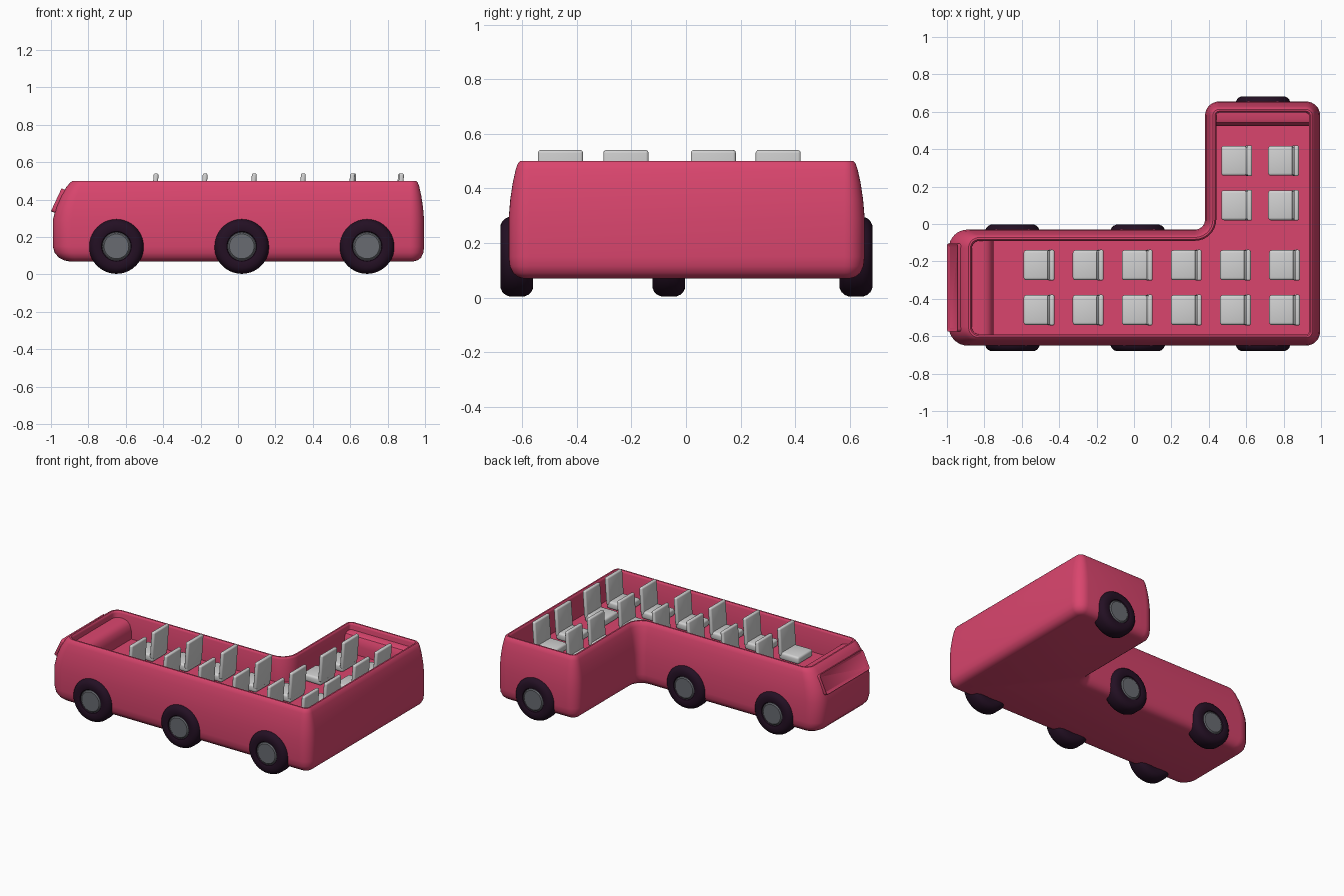
import bpy, bmesh
from math import sin, cos, pi, radians, sqrt
from mathutils import Matrix, Vector

cube = bpy.data.objects.get("Cube")
if cube:
    bpy.data.objects.remove(cube)


def material(name, rgb):
    m = bpy.data.materials.new(name)
    m.use_nodes = True
    m.diffuse_color = (*rgb, 1)
    m.node_tree.nodes["Principled BSDF"].inputs["Base Color"].default_value = (*rgb, 1)
    return m


PINK = material("raspberry pink", (0.70, 0.06, 0.155))
TYRE = material("dark rubber", (0.017, 0.005, 0.017))
HUB = material("hub grey", (0.14, 0.147, 0.165))
SEAT = material("light grey", (0.64, 0.64, 0.64))


def add(name, mesh, loc=(0, 0, 0)):
    ob = bpy.data.objects.new(name, mesh)
    ob.location = loc
    bpy.context.collection.objects.link(ob)
    return ob


def finish(name, bm, mats, angle=35):
    """Turn a bmesh into an object with smooth shading and sharp edges."""
    bmesh.ops.recalc_face_normals(bm, faces=bm.faces)
    mesh = bpy.data.meshes.new(name)
    bm.to_mesh(mesh)
    bm.free()
    for m in mats:
        mesh.materials.append(m)
    ob = add(name, mesh)
    bpy.ops.object.select_all(action='DESELECT')
    ob.select_set(True)
    bpy.context.view_layer.objects.active = ob
    bpy.ops.object.shade_smooth_by_angle(angle=radians(angle))
    return ob


def bridge(bm, a, b):
    for i in range(len(a)):
        j = (i + 1) % len(a)
        bm.faces.new((a[i], a[j], b[j], b[i]))


# L-shaped outline: corner x, y, radius, start angle, turn (1 convex, -1 concave)
CORNERS = [(-0.99, -0.65, 0.10, 180, 1), (0.995, -0.65, 0.075, 270, 1),
           (0.995, 0.655, 0.075, 0, 1), (0.38, 0.655, 0.075, 90, 1),
           (0.38, -0.03, 0.055, 0, -1), (-0.99, -0.03, 0.10, 90, 1)]


def outline(inset, front, steps=8):
    pts = []
    for x, y, r, start, turn in CORNERS:
        mid = radians(start + 45 * turn)
        cx = x - r * sqrt(2) * cos(mid) + (front if x < -0.5 else 0)
        cy = y - r * sqrt(2) * sin(mid)
        for k in range(steps + 1):
            a = radians(start + turn * 90 * k / steps)
            rad = r - turn * inset
            pts.append((cx + rad * cos(a), cy + rad * sin(a)))
    return pts


# Body shell: height, inset, extra slope at the nose
LEVELS = [(0.07, 0.055, 0.03), (0.075, 0.035, 0.025), (0.09, 0.016, 0.016),
          (0.115, 0.004, 0.006), (0.15, 0, 0), (0.29, 0, 0),
          (0.36, 0.006, 0.011), (0.42, 0.015, 0.028), (0.47, 0.026, 0.048),
          (0.492, 0.034, 0.06), (0.5, 0.042, 0.063), (0.5, 0.052, 0.063),
          (0.495, 0.057, 0.063), (0.485, 0.06, 0.063), (0.33, 0.06, 0.063)]
bm = bmesh.new()
rings = [[bm.verts.new((x, y, z)) for x, y in outline(d, f)] for z, d, f in LEVELS]
for a, b in zip(rings, rings[1:]):
    bridge(bm, a, b)
bm.faces.new(rings[0])
bm.faces.new(rings[-1])
finish("bus_body", bm, [PINK])


# Dashboards: rounded ledge profile (depth, height) extruded between the walls
LEDGE = [(0, 0.32), (1, 0.32), (1, 0.39), (0.93, 0.425), (0.8, 0.447), (0.6, 0.455), (0, 0.455)]


def ledge(name, place, lo, hi):
    bm = bmesh.new()
    ends = [[bm.verts.new(place(d, s, z)) for d, z in LEDGE] for s in (lo, hi)]
    bridge(bm, *ends)
    for e in ends:
        bm.faces.new(e)
    finish(name, bm, [PINK])


ledge("front_dashboard", lambda d, s, z: (-0.90 + 0.15 * d, s, z), -0.60, -0.08)
ledge("rear_ledge", lambda d, s, z: (s, 0.61 - 0.085 * d, z), 0.43, 0.945)


def box(bm, size, loc, bevel, tilt=0):
    """Add a rounded box, tilted about the y axis."""
    part = bmesh.new()
    bmesh.ops.create_cube(part, size=1, matrix=Matrix.Diagonal((*size, 1)))
    if bevel:
        bmesh.ops.bevel(part, geom=part.edges[:], offset=bevel, segments=3,
                        profile=0.5, affect='EDGES')
    part.transform(Matrix.Translation(loc) @ Matrix.Rotation(radians(tilt), 4, 'Y'))
    tmp = bpy.data.meshes.new("part")
    part.to_mesh(tmp)
    part.free()
    bm.from_mesh(tmp)
    bpy.data.meshes.remove(tmp)


# Nose panel: tilted plate with a recessed centre
bm = bmesh.new()
bmesh.ops.create_cube(bm, size=1, matrix=Matrix.Diagonal((0.03, 0.47, 0.135, 1)))
bmesh.ops.bevel(bm, geom=[e for e in bm.edges if abs(e.verts[0].co.x - e.verts[1].co.x) > 0.01],
                offset=0.015, segments=3, profile=0.5, affect='EDGES')
bm.normal_update()
face = min(bm.faces, key=lambda f: f.calc_center_median().x)
bmesh.ops.inset_region(bm, faces=[face], thickness=0.018)
bmesh.ops.translate(bm, verts=face.verts[:], vec=(0.009, 0, 0))
bm.transform(Matrix.Translation((-0.958, -0.34, 0.393)) @ Matrix.Rotation(radians(25), 4, 'Y'))
finish("nose_panel", bm, [PINK])

# Seats: cushion and backrest, sharing one mesh
bm = bmesh.new()
box(bm, (0.15, 0.16, 0.05), (-0.005, 0, 0.355), 0.014)
box(bm, (0.026, 0.165, 0.185), (0.066, 0, 0.448), 0.01, 4)
first = finish("seat", bm, [SEAT])
spots = [(-0.51 + 0.2625 * i, y) for i in range(6) for y in (-0.46, -0.22)]
spots += [(x, y) for x in (0.547, 0.797) for y in (0.1, 0.338)]
for i, (x, y) in enumerate(spots):
    ob = first if i == 0 else add("seat_%d" % (i + 1), first.data)
    ob.location = (x, y, 0)

# Wheels: half profile (radius, sideways offset) mirrored and spun about y
HALF = [(0.066, 0.057), (0.073, 0.051), (0.076, 0.051), (0.08, 0.057), (0.088, 0.06),
        (0.115, 0.06), (0.13, 0.053), (0.14, 0.042), (0.147, 0.025)]
profile = HALF + [(r, -w) for r, w in reversed(HALF)]
N = 40
bm = bmesh.new()
rings = [[bm.verts.new((r * cos(2 * pi * k / N), w, r * sin(2 * pi * k / N)))
          for k in range(N)] for r, w in profile]
for a, b in zip(rings, rings[1:]):
    bridge(bm, a, b)
bm.faces.new(rings[0])
bm.faces.new(rings[-1])
for f in bm.faces:
    c = f.calc_center_median()
    f.material_index = 1 if Vector((c.x, c.z)).length < 0.0755 else 0
wheel = finish("wheel", bm, [TYRE, HUB])
places = [(x, -0.62) for x in (-0.65, 0.02, 0.69)]
places += [(-0.65, -0.063), (0.02, -0.063), (0.69, 0.623)]
for i, (x, y) in enumerate(places):
    ob = wheel if i == 0 else add("wheel_%d" % (i + 1), wheel.data)
    ob.location = (x, y, 0.15)
    if y > -0.5:
        ob.rotation_euler.z = pi
